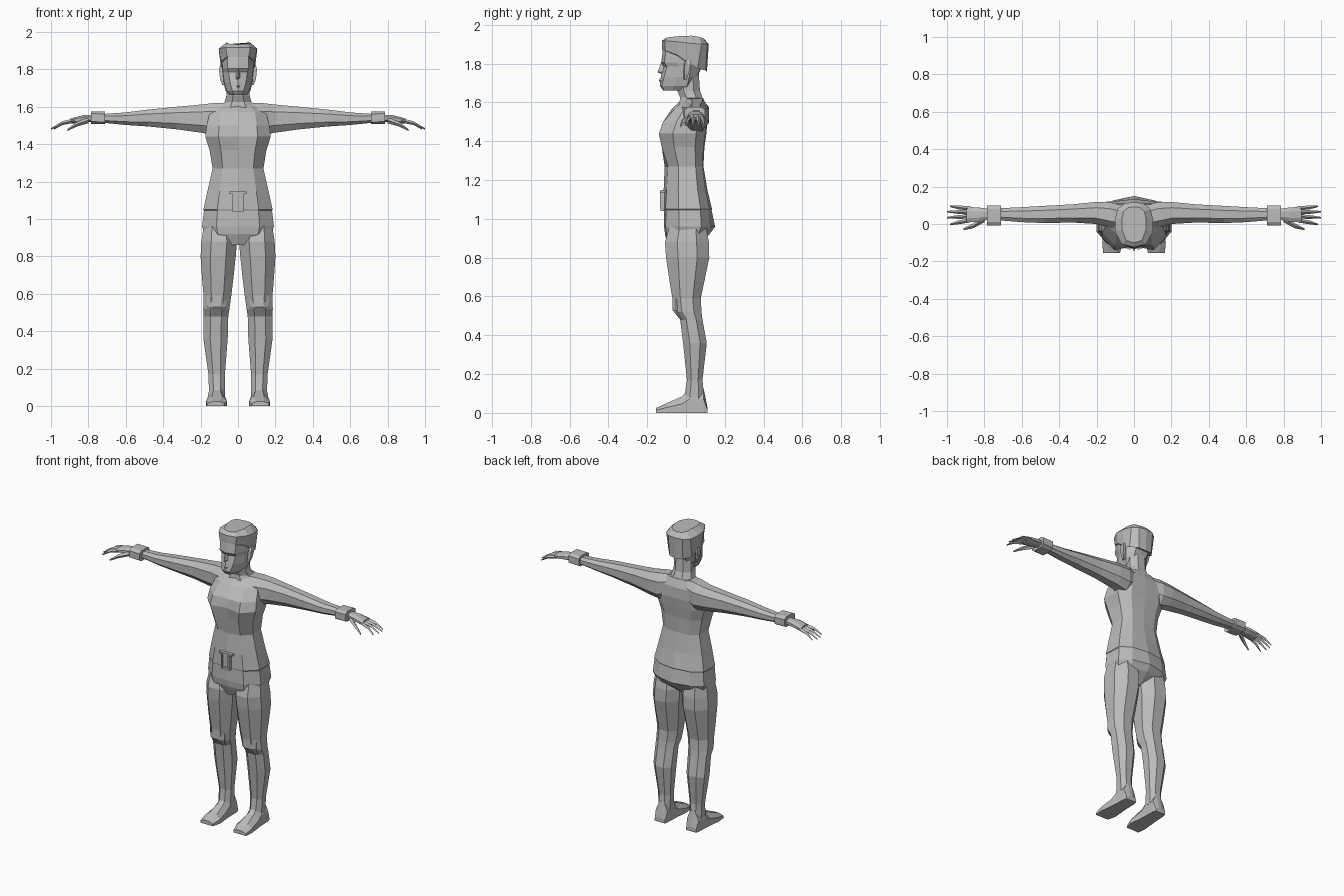
import bpy
import bmesh
from mathutils import Vector

grey = bpy.data.materials.new("plain grey")
grey.diffuse_color = (0.5, 0.5, 0.5, 1)


def loft(name, rings, mirrored=False):
    """Skin a row of equal point rings and close both ends."""
    bm = bmesh.new()
    rows = [[bm.verts.new(p) for p in ring] for ring in rings]
    n = len(rows[0])
    for a, b in zip(rows, rows[1:]):
        for i in range(n):
            j = (i + 1) % n
            bm.faces.new((a[i], a[j], b[j], b[i]))
    bm.faces.new(rows[0])
    bm.faces.new(rows[-1])
    bmesh.ops.recalc_face_normals(bm, faces=bm.faces)
    mesh = bpy.data.meshes.new(name)
    bm.to_mesh(mesh)
    bm.free()
    mesh.materials.append(grey)
    ob = bpy.data.objects.new(name, mesh)
    bpy.context.collection.objects.link(ob)
    if mirrored:
        ob.modifiers.new("mirror", 'MIRROR').use_mirror_merge = False
    return ob


def oct_ring(a0, a1, b0, b1, k=0.28):
    """Eight points of a rectangle with cut corners."""
    da, db = (a1 - a0) * k, (b1 - b0) * k
    return [(a0 + da, b0), (a1 - da, b0), (a1, b0 + db), (a1, b1 - db),
            (a1 - da, b1), (a0 + da, b1), (a0, b1 - db), (a0, b0 + db)]


def whole(half):
    """Complete a half ring running from front centre to back centre."""
    return half + [(-x, y, z) for x, y, z in reversed(half[1:-1])]


def box(name, x0, x1, y0, y1, z0, z1, mirrored=False):
    ring = [(x0, y0), (x1, y0), (x1, y1), (x0, y1)]
    return loft(name, [[(x, y, z) for x, y in ring] for z in (z0, z1)], mirrored)


# Torso: height, half width, front centre, front side, back side, back centre
torso = [
    (0.86, 0.060, -0.095, -0.075, 0.04, 0.05),
    (0.92, 0.180, -0.108, -0.100, 0.105, 0.12),
    (0.96, 0.192, -0.113, -0.105, 0.125, 0.15),
    (1.045, 0.182, -0.112, -0.103, 0.118, 0.132),
    (1.05, 0.185, -0.115, -0.106, 0.120, 0.134),
    (1.15, 0.163, -0.115, -0.100, 0.100, 0.11),
    (1.27, 0.136, -0.110, -0.092, 0.085, 0.09),
    (1.37, 0.152, -0.106, -0.125, 0.090, 0.095),
    (1.44, 0.175, -0.118, -0.140, 0.100, 0.105),
    (1.50, 0.168, -0.116, -0.118, 0.110, 0.11),
    (1.57, 0.150, -0.070, -0.055, 0.105, 0.11),
    (1.62, 0.100, -0.015, 0.000, 0.085, 0.09),
]
rings = []
for z, w, fc, fs, bs, bc in torso:
    rings.append(whole([(0, fc, z), (0.6 * w, fs, z), (w, 0.7 * fs + 0.3 * bs, z),
                        (0.97 * w, 0.2 * fs + 0.8 * bs, z), (0.6 * w, bs, z), (0, bc, z)]))
loft("torso", rings)

# Belt buckle: plate, frame bars and raised centre
box("buckle_plate", -0.025, 0.025, -0.128, -0.1, 1.05, 1.135)
box("buckle_top", -0.045, 0.045, -0.132, -0.1, 1.135, 1.148)
box("buckle_bottom", -0.03, 0.03, -0.132, -0.1, 1.04, 1.055)
box("buckle_side", 0.02, 0.03, -0.135, -0.1, 1.05, 1.14, True)

# Legs: height, inner x, outer x, front y, back y
leg = [
    (0.98, 0.030, 0.180, -0.08, 0.10),
    (0.88, 0.006, 0.196, -0.108, 0.118),
    (0.80, 0.012, 0.200, -0.103, 0.120),
    (0.68, 0.025, 0.192, -0.085, 0.095),
    (0.59, 0.036, 0.184, -0.070, 0.076),
    (0.52, 0.046, 0.186, -0.060, 0.080),
    (0.48, 0.052, 0.184, -0.030, 0.085),
    (0.36, 0.055, 0.185, -0.015, 0.107),
    (0.17, 0.070, 0.158, 0.005, 0.085),
    (0.07, 0.070, 0.155, -0.010, 0.095),
]
loft("leg", [[(x, y, z) for x, y in oct_ring(x0, x1, y0, y1)]
             for z, x0, x1, y0, y1 in leg], True)

# Knee pads
loft("knee", [[(x, y, z) for x, y in oct_ring(x0, x1, y0, 0.0)]
              for z, x0, x1, y0 in ((0.59, 0.06, 0.165, -0.07), (0.53, 0.065, 0.165, -0.07),
                                    (0.48, 0.075, 0.16, -0.03))], True)

# Feet run from heel to toe: y, inner x, outer x, top
foot = [(0.11, 0.078, 0.15, 0.03), (0.09, 0.072, 0.155, 0.13), (0.02, 0.070, 0.158, 0.13),
        (-0.02, 0.068, 0.162, 0.085), (-0.10, 0.060, 0.170, 0.05), (-0.155, 0.075, 0.165, 0.025)]
loft("foot", [[(a, y, 0), (b, y, 0), (b, y, h * 0.55), (b - 0.03, y, h),
               (a + 0.025, y, h), (a, y, h * 0.55)] for y, a, b, h in foot], True)

# Arms: x, front y, back y, bottom z, top z
arm = [
    (0.07, -0.030, 0.100, 1.470, 1.622),
    (0.13, -0.020, 0.118, 1.450, 1.620),
    (0.20, 0.000, 0.118, 1.462, 1.612),
    (0.33, 0.008, 0.105, 1.480, 1.600),
    (0.48, 0.005, 0.097, 1.495, 1.585),
    (0.60, 0.010, 0.090, 1.503, 1.570),
    (0.72, 0.020, 0.084, 1.515, 1.562),
]
loft("arm", [[(x, y, z) for y, z in oct_ring(y0, y1, z0, z1, 0.26)]
             for x, y0, y1, z0, z1 in arm], True)

# Wristbands
loft("wristband", [[(x, y, z) for y, z in oct_ring(-0.008, 0.098, 1.505 + d, 1.572 + d, 0.18)]
                   for x, d in ((0.71, 0.002), (0.785, 0.004))], True)

# Palms, fingers and thumbs
palm = [(0.77, 0.025, 0.080, 1.520, 1.558), (0.83, 0.012, 0.088, 1.515, 1.555),
        (0.895, 0.010, 0.092, 1.510, 1.538)]
loft("palm", [[(x, y, z) for y, z in oct_ring(y0, y1, z0, z1)]
              for x, y0, y1, z0, z1 in palm], True)


def finger(name, joints):
    rows = []
    for x, y, z, r in joints:
        rows.append([(x, y - r, z), (x, y, z + r), (x, y + r, z), (x, y, z - r)])
    loft(name, rows, True)


for i, (base, tip, end) in enumerate(((0.083, 0.095, 0.985), (0.062, 0.066, 1.0),
                                      (0.041, 0.034, 1.0), (0.020, -0.003, 0.985))):
    finger("finger_%d" % (i + 1), [(0.875, base, 1.527, 0.012),
                                   (0.94, (base + tip) / 2, 1.512, 0.010), (end, tip, 1.482, 0.004)])
finger("thumb", [(0.80, 0.025, 1.528, 0.016), (0.86, -0.010, 1.508, 0.013),
                 (0.912, -0.028, 1.476, 0.005)])

# Neck: height, half width, front y, back y
neck = [(1.59, 0.10, -0.035, 0.09), (1.625, 0.072, -0.03, 0.085),
        (1.66, 0.062, -0.045, 0.072), (1.76, 0.060, -0.045, 0.065)]
loft("neck", [[(x, y, z) for x, y in oct_ring(-w, w, y0, y1)] for z, w, y0, y1 in neck])

# Head: height, front y, cheek x and y, temple x and y, rear side x, back y
head = [
    (1.662, -0.118, 0.020, -0.112, 0.042, -0.070, 0.045, -0.02),
    (1.685, -0.134, 0.030, -0.125, 0.060, -0.060, 0.066, 0.02),
    (1.730, -0.130, 0.042, -0.113, 0.073, -0.050, 0.078, 0.055),
    (1.785, -0.118, 0.050, -0.098, 0.080, -0.040, 0.084, 0.085),
    (1.805, -0.128, 0.055, -0.112, 0.083, -0.040, 0.086, 0.095),
    (1.865, -0.120, 0.056, -0.104, 0.086, -0.040, 0.088, 0.100),
    (1.915, -0.100, 0.045, -0.085, 0.070, -0.030, 0.070, 0.080),
]
loft("head", [whole([(0, yf, z), (cx, cy, z), (tx, ty, z), (rx, yb * 0.3, z),
                     (rx * 0.55, yb * 0.95, z), (0, yb, z)])
              for z, yf, cx, cy, tx, ty, rx, yb in head])

# Nose, lips and ears
loft("nose", [[(-w, -0.105, z), (0, y, z), (w, -0.105, z)]
              for w, y, z in ((0.016, -0.120, 1.742), (0.018, -0.147, 1.756), (0.009, -0.127, 1.808))])
loft("lips", [[(-w, -0.115, z), (0, y, z), (w, -0.115, z)]
              for w, y, z in ((0.016, -0.133, 1.700), (0.026, -0.139, 1.712), (0.016, -0.135, 1.724))])
loft("ear", [[(0.075, y0, z), (x, y0 + 0.006, z), (x, y1, z), (0.075, y1, z)]
             for z, x, y0, y1 in ((1.718, 0.085, -0.012, 0.004), (1.75, 0.096, -0.014, 0.014),
                                  (1.80, 0.102, -0.012, 0.026), (1.82, 0.096, -0.002, 0.020))], True)

# Hair cap, with the hairline high in front and low behind
hairline = [(0, -0.122, 1.865), (0.058, -0.108, 1.868), (0.088, -0.045, 1.845), (0.090, 0.010, 1.805),
            (0.085, 0.060, 1.775), (0.048, 0.102, 1.765), (0, 0.108, 1.758)]
brim = [(0, -0.124, 1.918), (0.065, -0.108, 1.918), (0.102, -0.040, 1.912), (0.103, 0.020, 1.905),
        (0.088, 0.080, 1.900), (0.052, 0.110, 1.900), (0, 0.117, 1.900)]
crown = [(0, -0.100, 1.934), (0.042, -0.088, 1.936), (0.064, -0.030, 1.942), (0.064, 0.030, 1.944),
         (0.055, 0.068, 1.938), (0.030, 0.088, 1.930), (0, 0.092, 1.930)]
loft("hair", [whole(r) for r in (hairline, brim, crown)])
